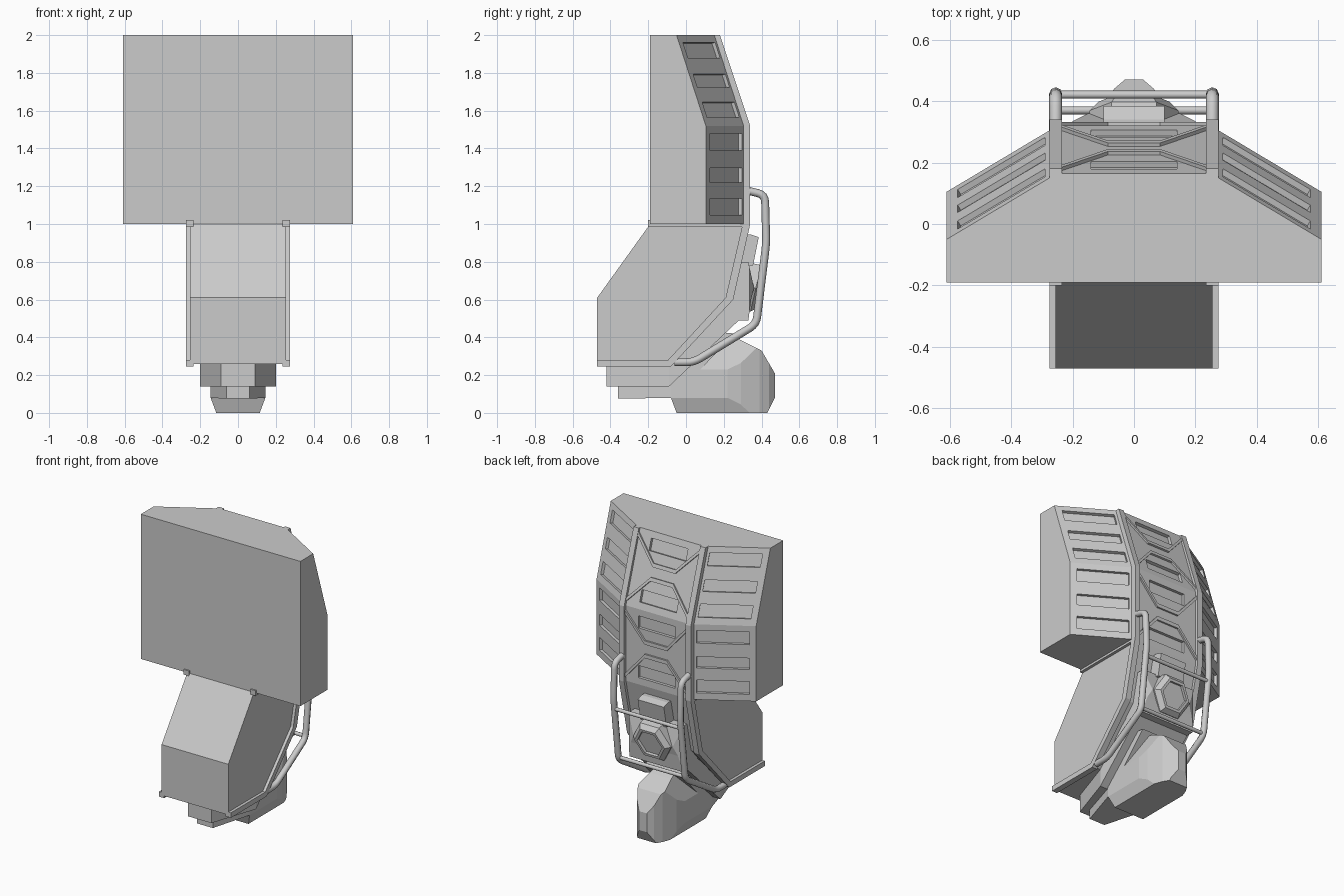
import bpy, bmesh, math
from mathutils import Vector

if "Cube" in bpy.data.objects:
    bpy.data.objects.remove(bpy.data.objects["Cube"])


def make(name, bm):
    bmesh.ops.recalc_face_normals(bm, faces=bm.faces)
    me = bpy.data.meshes.new(name)
    bm.to_mesh(me)
    bm.free()
    ob = bpy.data.objects.new(name, me)
    bpy.context.collection.objects.link(ob)
    return ob


def add_prism(bm, pts, off):
    a = [bm.verts.new(p) for p in pts]
    b = [bm.verts.new(Vector(p) + Vector(off)) for p in pts]
    n = len(a)
    bm.faces.new(a)
    bm.faces.new(b[::-1])
    for i in range(n):
        bm.faces.new((a[i], b[i], b[(i + 1) % n], a[(i + 1) % n]))


def loft(name, rings):
    bm = bmesh.new()
    vs = [[bm.verts.new(p) for p in r] for r in rings]
    n = len(vs[0])
    for r, s in zip(vs, vs[1:]):
        for i in range(n):
            bm.faces.new((r[i], r[(i + 1) % n], s[(i + 1) % n], s[i]))
    bm.faces.new(vs[0])
    bm.faces.new(vs[-1])
    return make(name, bm)


def side(name, prof, x0, x1):
    """Extrude a (y, z) profile along x."""
    bm = bmesh.new()
    add_prism(bm, [(x0, y, z) for y, z in prof], (x1 - x0, 0, 0))
    return make(name, bm)


def boolean(ob, cutter, op):
    m = ob.modifiers.new("cut", 'BOOLEAN')
    m.operation, m.object, m.solver = op, cutter, 'EXACT'
    bpy.context.view_layer.update()
    me = bpy.data.meshes.new_from_object(ob.evaluated_get(bpy.context.evaluated_depsgraph_get()))
    ob.modifiers.clear()
    ob.data = me
    bpy.data.objects.remove(cutter)


def carve(name, prof, plan, front=None):
    """Side profile intersected with a symmetric plan and front outline (half-widths)."""
    ob = side(name, prof, -0.5, 0.5)
    bm = bmesh.new()
    add_prism(bm, [(x, y, -0.5) for x, y in plan] + [(-x, y, -0.5) for x, y in plan[::-1]], (0, 0, 2))
    boolean(ob, make("cutter", bm), 'INTERSECT')
    if front:
        bm = bmesh.new()
        add_prism(bm, [(x, -1, z) for x, z in front] + [(-x, -1, z) for x, z in front[::-1]], (0, 2, 0))
        boolean(ob, make("cutter", bm), 'INTERSECT')
    return ob


# Upper block: flat front, angled back wings, leaning top half
def ring(z, yb):
    return [(-.61, -.19, z), (.61, -.19, z), (.61, yb - .215, z),
            (.25, yb, z), (-.25, yb, z), (-.61, yb - .215, z)]


levels = [(1.0, .32), (1.52, .32), (2.0, .165)]
block = loft("upper_block", [ring(*l) for l in levels])


def panel_pts(a, b, d, uv):
    return [a + (b - a) * u + (d - a) * v for u, v in uv]


# Recessed slots and raised ribs on the back panels
slots, ribs = bmesh.new(), bmesh.new()
for (z0, y0), (z1, y1) in zip(levels, levels[1:]):
    for s in (-1, 0, 1):
        if s:
            a, b, d = Vector((.25 * s, y0, z0)), Vector((.61 * s, y0 - .215, z0)), Vector((.25 * s, y1, z1))
            u0, u1, rows = .11, .9, [(.09, .26), (.42, .57), (.75, .92)]
        else:
            a, b, d = Vector((-.25, y0, z0)), Vector((.25, y0, z0)), Vector((-.25, y1, z1))
            u0, u1, rows = .22, .78, [(.09, .25), (.75, .91)]
        n = (b - a).cross(d - a).normalized()
        if n.y < 0:
            n = -n
        for v0, v1 in rows:
            pts = panel_pts(a, b, d, [(u0, v0), (u1, v0), (u1, v1), (u0, v1)])
            add_prism(slots, [p - n * .02 for p in pts], n * .05)
        if s == 0:
            for k in (-1, 1):
                path = [(.03, .5 + k * .42), (.33, .5 + k * .09), (.67, .5 + k * .09), (.97, .5 + k * .42)]
                uv = [(u, v - .025) for u, v in path] + [(u, v + .025) for u, v in path[::-1]]
                add_prism(ribs, [p - n * .005 for p in panel_pts(a, b, d, uv)], n * .017)
boolean(block, make("slot_cutter", slots), 'DIFFERENCE')
make("back_ribs", ribs)

# Lower body
side("lower_body", [(-.19, 1.0), (-.47, .61), (-.47, .26), (-.09, .26), (.23, .6), (.32, 1.0)], -.255, .255)

# Edge rails running under the body and up the back
rail = [(-.47, .245), (-.08, .245), (.25, .6), (.34, 1.0), (.34, 1.52), (.18, 2.0),
        (.14, 2.0), (.30, 1.51), (.30, 1.0), (.21, .61), (-.095, .28), (-.47, .28)]
seam = [(-.2, .985), (.31, .985), (.31, 1.02), (-.2, 1.02)]
for s, tag in ((-1, "left"), (1, "right")):
    side("edge_rail_" + tag, rail, .235 * s, .275 * s)
    side("seam_rail_" + tag, seam, .235 * s, .275 * s)

# Stepped underside
carve("under_step_upper", [(-.42, .3), (-.42, .14), (-.09, .14), (.28, .49), (.2, .55), (-.1, .3)],
      [(.09, -.42), (.2, -.09), (.2, .35)])
carve("under_step_lower", [(-.36, .2), (-.36, .075), (-.07, .08), (.26, .42), (.15, .43), (-.1, .2)],
      [(.06, -.36), (.145, -.08), (.145, .35)])

# Faceted foot
carve("foot", [(-.08, .08), (-.05, 0), (.43, 0), (.47, .08), (.47, .21), (.4, .33), (.28, .39), (.18, .43), (.1, .35)],
      [(.145, -.2), (.145, .22), (.132, .29), (.095, .39), (.065, .44), (.03, .47)],
      [(.115, 0), (.145, .08), (.145, .23), (.06, .45)])

# Back plate, top lug and hexagonal cap
carve("back_plate", [(.15, .49), (.33, .49), (.345, .6), (.36, .66), (.33, .8), (.25, .8)],
      [(.2, .1), (.2, .335), (.1, .385)])
side("back_lug", [(.26, .78), (.355, .78), (.385, .93), (.34, .945), (.29, .945)], -.1, .1)
nrm, up = Vector((0, .976, -.22)), Vector((0, .22, .976))
hexes = []
for r, h in ((.145, -.06), (.145, .025), (.115, .055), (.095, .055), (.095, .035)):
    hexes.append([Vector((0, .345, .665)) + nrm * h + up * r * math.sin(i * math.pi / 3)
                  + Vector((r * math.cos(i * math.pi / 3), 0, 0)) for i in range(6)])
loft("hex_cap", hexes)


# Tubular guard with rounded bends
def tube(name, pts, r, bend=.04):
    pts = [Vector(p) for p in pts]
    path = [pts[0]]
    for p, c, q in zip(pts, pts[1:], pts[2:]):
        a = c + (p - c).normalized() * bend
        b = c + (q - c).normalized() * bend
        path += [a.lerp(c, t).lerp(c.lerp(b, t), t) for t in (0, .25, .5, .75, 1)]
    path.append(pts[-1])
    cu = bpy.data.curves.new(name, 'CURVE')
    cu.dimensions, cu.bevel_depth, cu.bevel_resolution, cu.use_fill_caps = '3D', r, 2, True
    sp = cu.splines.new('POLY')
    sp.points.add(len(path) - 1)
    for sp_pt, p in zip(sp.points, path):
        sp_pt.co = (*p, 1)
    ob = bpy.data.objects.new(name, cu)
    bpy.context.collection.objects.link(ob)


guard = [(.31, 1.18), (.418, 1.155), (.425, .9), (.372, .47), (.04, .268), (-.06, .268)]
for s, tag in ((-1, "left"), (1, "right")):
    tube("guard_tube_" + tag, [(.255 * s, y, z) for y, z in guard], .021)
for tag, y, z in (("upper", .421, .84), ("lower", .37, .485)):
    tube("guard_crossbar_" + tag, [(-.255, y, z), (.255, y, z)], .013)
